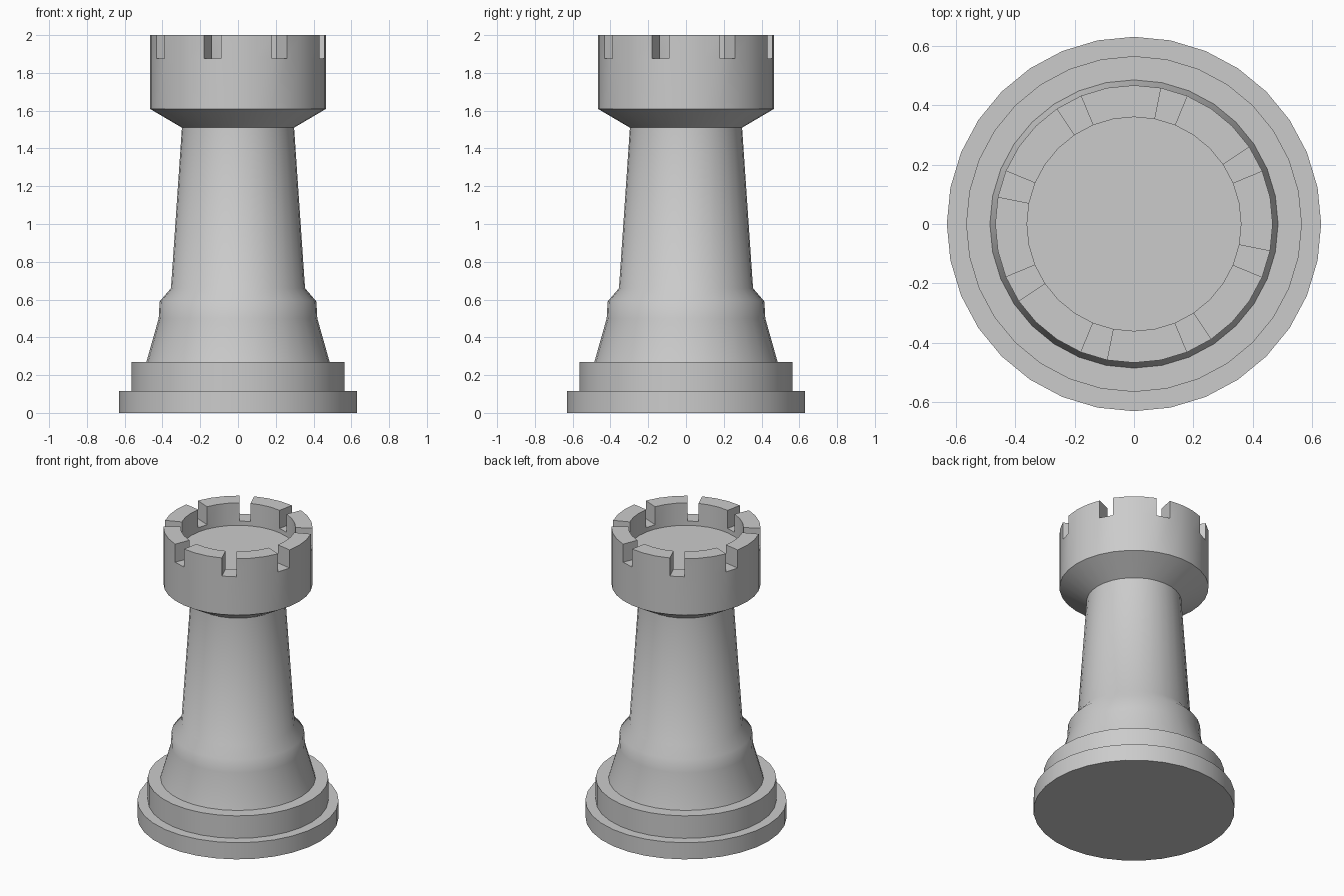
import bpy, bmesh, math
from mathutils import Vector

if "Cube" in bpy.data.objects:
    bpy.data.objects.remove(bpy.data.objects["Cube"])

SIDES = 32
NOTCH_Z, TOP_Z = 1.875, 2.0

# Turned profile (radius, z): stepped foot, waist, collar, shaft, flared head, sunken floor
PROFILE = [
    (0.63, 0.0), (0.63, 0.115), (0.565, 0.115), (0.565, 0.27),
    (0.485, 0.27), (0.42, 0.50), (0.415, 0.59), (0.355, 0.66),
    (0.297, 1.51), (0.467, 1.61), (0.467, NOTCH_Z),
    (0.36, NOTCH_Z), (0.36, 1.845),
]
RIM = 10  # profile step that forms the top of the wall

bm = bmesh.new()


def ring(radius, z):
    step = 2 * math.pi / SIDES
    return [bm.verts.new((radius * math.cos(i * step), radius * math.sin(i * step), z))
            for i in range(SIDES)]


# Turned body
rings = [ring(r, z) for r, z in PROFILE]
rim_faces = []
for k, (low, high) in enumerate(zip(rings, rings[1:])):
    for i in range(SIDES):
        j = (i + 1) % SIDES
        face = bm.faces.new((low[i], low[j], high[j], high[i]))
        if k == RIM:
            rim_faces.append(face)

# Underside and sunken floor
bm.faces.new(rings[0][::-1])
bm.faces.new(rings[-1])

# Battlements: raise the rim, leaving every fourth segment as a notch
raised = [f for i, f in enumerate(rim_faces) if i % 4 != 2]
result = bmesh.ops.extrude_face_region(bm, geom=raised)
top_verts = [g for g in result["geom"] if isinstance(g, bmesh.types.BMVert)]
bmesh.ops.translate(bm, verts=top_verts, vec=Vector((0, 0, TOP_Z - NOTCH_Z)))
bmesh.ops.delete(bm, geom=[f for f in raised if f.is_valid], context="FACES_ONLY")
bmesh.ops.recalc_face_normals(bm, faces=bm.faces[:])

mesh = bpy.data.meshes.new("rook")
bm.to_mesh(mesh)
bm.free()
rook = bpy.data.objects.new("rook", mesh)
bpy.context.collection.objects.link(rook)

# Smooth round walls, crisp steps
bpy.context.view_layer.objects.active = rook
rook.select_set(True)
bpy.ops.object.shade_smooth_by_angle(angle=math.radians(50))
